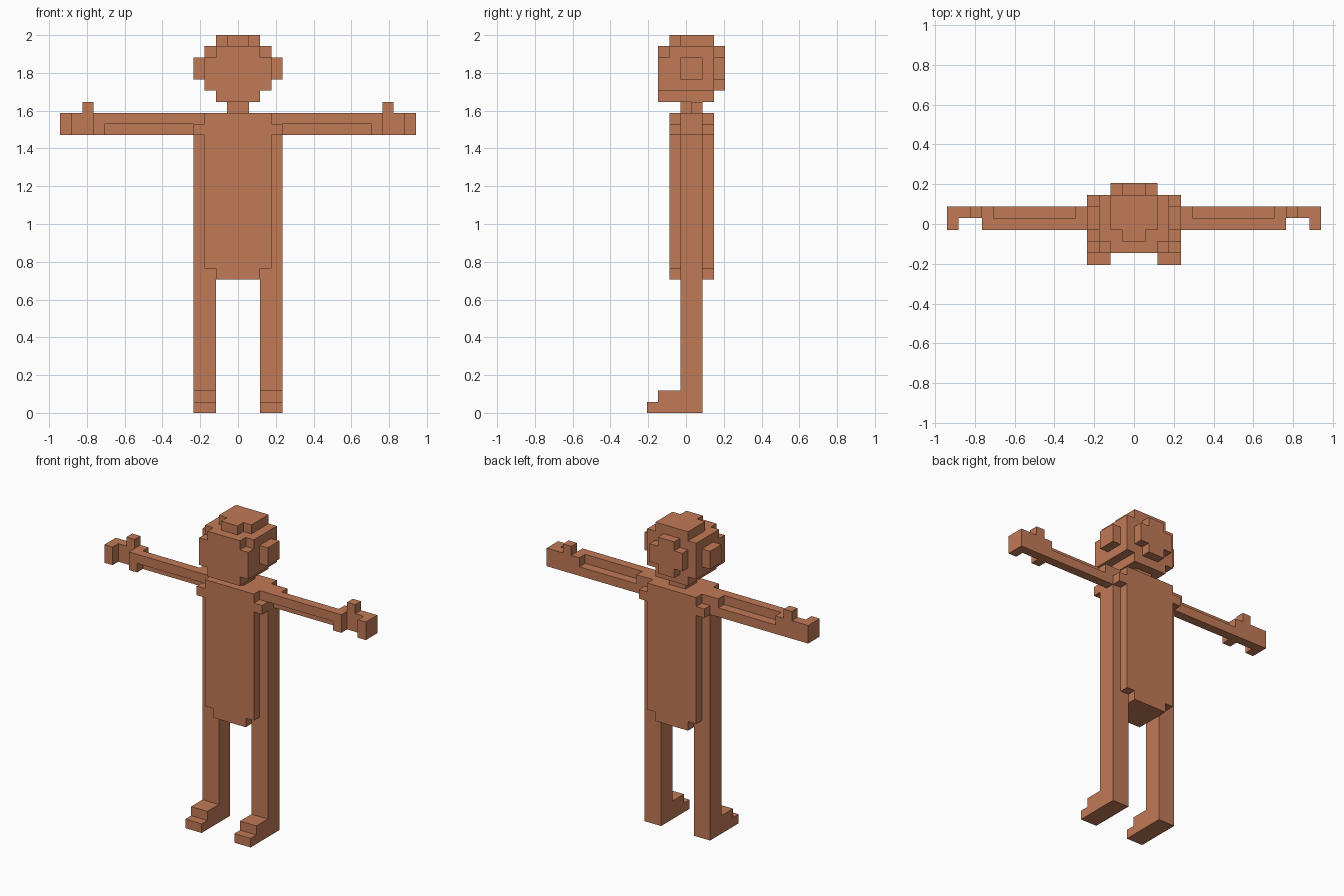
import bpy, bmesh, math
from mathutils import Vector

if "Cube" in bpy.data.objects:
    bpy.data.objects.remove(bpy.data.objects["Cube"])

U = 2 / 34      # edge length of one block
Y0 = 3.5        # block rows run from y = 0 (front) to 7 (back)

clay = bpy.data.materials.new("terracotta")
clay.use_nodes = True
COLOR = (0.535, 0.193, 0.094, 1)
clay.diffuse_color = COLOR
bsdf = clay.node_tree.nodes["Principled BSDF"]
bsdf.inputs["Base Color"].default_value = COLOR
bsdf.inputs["Roughness"].default_value = 0.8


def fill(boxes):
    """Set of unit blocks covered by boxes (x0, x1, y0, y1, z0, z1)."""
    return {(x, y, z) for x0, x1, y0, y1, z0, z1 in boxes
            for x in range(x0, x1) for y in range(y0, y1) for z in range(z0, z1)}


def part(name, boxes, cuts=(), mirror=False):
    """Blocky solid: only outer faces are kept, flat areas are merged."""
    cells = fill(boxes) - fill(cuts)
    if mirror:
        cells = {(-1 - x, y, z) for x, y, z in cells}
    bm = bmesh.new()
    verts = {}

    def vert(p):
        key = tuple(round(c * 2) for c in p)
        if key not in verts:
            verts[key] = bm.verts.new((p.x * U, (p.y - Y0) * U, p.z * U))
        return verts[key]

    for c in cells:
        mid = Vector(c) + Vector((0.5, 0.5, 0.5))
        for axis in range(3):
            for s in (-1, 1):
                n = Vector((0, 0, 0))
                n[axis] = s
                if tuple(int(a + b) for a, b in zip(c, n)) in cells:
                    continue
                a = Vector((0, 0, 0))
                a[(axis + 1) % 3] = 0.5
                b = n.cross(a)
                o = mid + n * 0.5
                bm.faces.new([vert(o + a + b), vert(o - a + b),
                              vert(o - a - b), vert(o + a - b)])
    bmesh.ops.dissolve_limit(bm, angle_limit=math.radians(1),
                             verts=bm.verts[:], edges=bm.edges[:])
    mesh = bpy.data.meshes.new(name)
    bm.to_mesh(mesh)
    bm.free()
    mesh.materials.append(clay)
    obj = bpy.data.objects.new(name, mesh)
    bpy.context.scene.collection.objects.link(obj)


# Torso with stepped hem and shoulder blocks
part("torso", [(-2, 2, 2, 6, 12, 13), (-3, 3, 2, 6, 13, 27), (-4, 4, 2, 6, 25, 26)])

# Neck and head
part("neck", [(-1, 1, 3, 5, 27, 28)])
part("head", [(-2, 2, 1, 6, 28, 33), (-3, 3, 1, 6, 29, 32), (-3, 3, 2, 6, 32, 33)])
part("head_crown", [(-2, 2, 3, 6, 33, 34), (-1, 1, 2, 3, 33, 34)])
part("head_back", [(-1, 1, 6, 7, 29, 33), (-2, 2, 6, 7, 30, 32)])

# Paired limbs, defined on the left (+x) and mirrored
for side, flip in (("left", False), ("right", True)):
    part(side + "_ear", [(3, 4, 3, 5, 30, 32)], mirror=flip)
    # Leg runs up the flank of the torso
    part(side + "_leg", [(2, 4, 3, 5, 0, 13), (3, 4, 3, 5, 13, 25)], mirror=flip)
    part(side + "_foot", [(2, 4, 0, 3, 0, 1), (2, 4, 1, 3, 1, 2)], mirror=flip)
    # Arm with grooves along its lower front and upper back edges
    part(side + "_arm", [(3, 4, 3, 5, 26, 27), (4, 13, 3, 5, 25, 27)],
         cuts=[(4, 12, 3, 4, 25, 26), (5, 12, 4, 5, 26, 27)], mirror=flip)
    # Palm, curled fingers and thumb
    part(side + "_hand", [(13, 16, 4, 5, 25, 27), (15, 16, 3, 4, 25, 27),
                          (13, 14, 4, 5, 27, 28)], mirror=flip)
